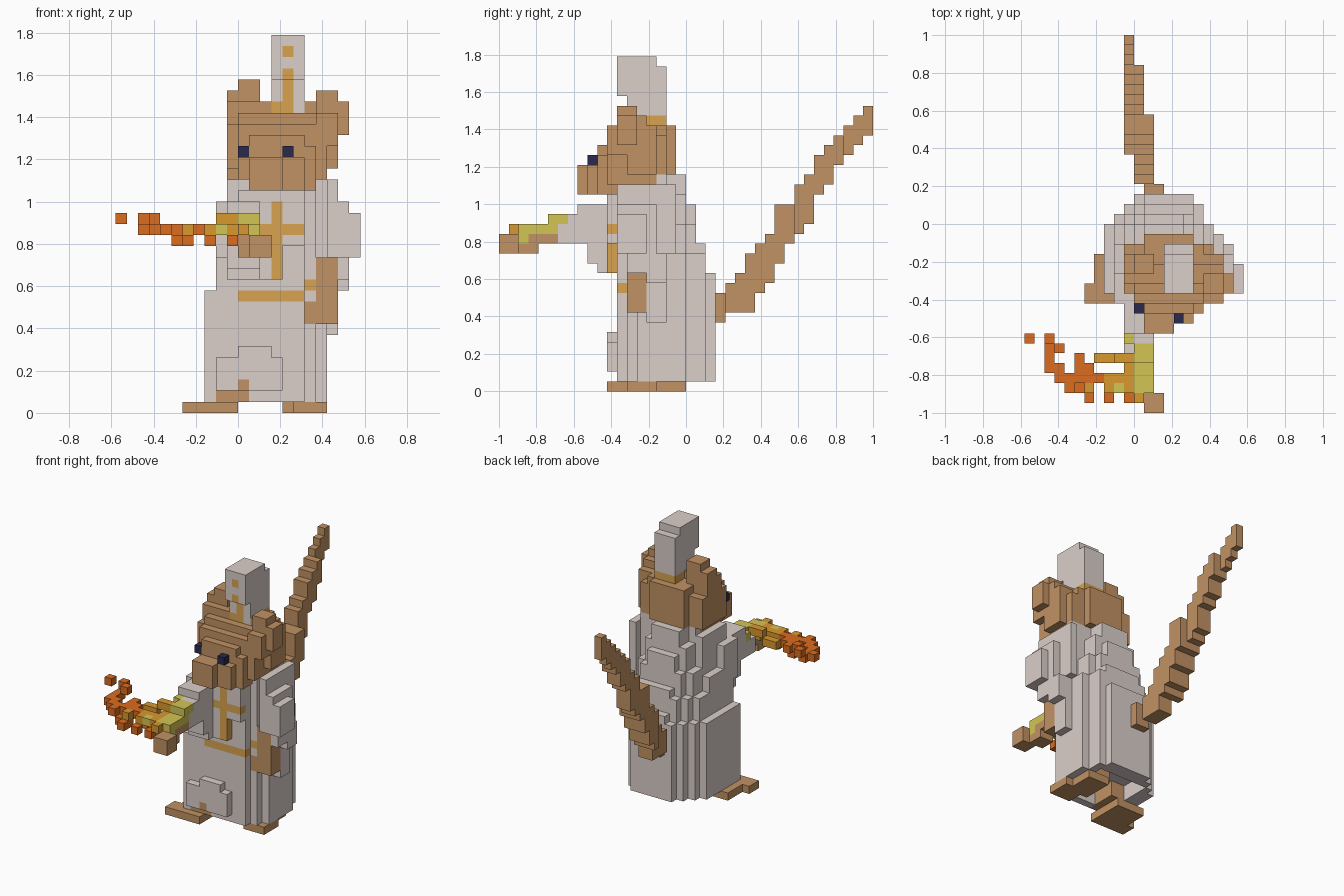
import bpy
import bmesh

old = bpy.data.objects.get("Cube")
if old:
    bpy.data.objects.remove(old, do_unlink=True)

U = 2 / 38            # edge length of one block
CX, CY = 11, 19       # block indices of the x = 0 and y = 0 planes
grid = {}             # block -> part name (later parts replace earlier ones)
parts = {}            # part name -> colour name


def srgb(r, g, b):
    return (*[((c / 255 + 0.055) / 1.055) ** 2.4 for c in (r, g, b)], 1.0)


COLOURS = {
    "robe grey": srgb(219, 207, 202),
    "fur brown": srgb(193, 146, 99),
    "trim gold": srgb(217, 164, 80),
    "eye navy": srgb(42, 42, 74),
    "flame orange": srgb(219, 108, 32),
    "flame amber": srgb(216, 152, 46),
    "flame yellow": srgb(212, 197, 85),
}


def fill(name, colour, boxes):
    """Fill boxes given as (x0, x1, y0, y1, z0, z1) in blocks."""
    parts[name] = colour
    for x0, x1, y0, y1, z0, z1 in boxes:
        for x in range(x0, x1):
            for y in range(y0, y1):
                for z in range(z0, z1):
                    grid[x, y, z] = name


def dots(name, colour, cells):
    fill(name, colour, [(x, x + 1, y, y + 1, z, z + 1) for x, y, z in cells])


GREY, FUR, GOLD = "robe grey", "fur brown", "trim gold"

# Robe: rows (y0, y1, x0, x1, top) whose columns step up from the outer edge
ROBE_ROWS = [(12, 13, 8, 17, 21), (13, 14, 8, 18, 21), (14, 17, 8, 19, 22),
             (17, 18, 8, 19, 22), (18, 19, 8, 19, 22), (19, 20, 9, 18, 19),
             (20, 21, 10, 18, 15), (21, 22, 11, 17, 12)]
for y0, y1, x0, x1, top in ROBE_ROWS:
    for x in range(x0, x1):
        left, right = x1 - 1 - x, x - x0
        slope = 11 + 5 * right if y0 < 17 else min(11 + 3 * right, 14 + 3 * left)
        fill("robe", GREY, [(x, x + 1, y0, y1, 1, min(top, slope))])
fill("robe", GREY, [(11, 15, 11, 12, 12, 15), (11, 17, 11, 12, 15, 20),
                    (12, 17, 11, 12, 20, 21),                             # chest
                    (9, 15, 11, 12, 2, 5), (11, 14, 11, 12, 5, 6)])       # knee

# Open hem under the robe
for x in range(10, 17):
    for y in range(13, 20):
        for z in (1, 2):
            grid.pop((x, y, z), None)

# Sleeves
fill("left_sleeve", GREY, [(19, 20, 15, 17, 7, 12), (19, 20, 12, 18, 14, 21),
                           (19, 20, 14, 17, 11, 14), (20, 21, 13, 17, 12, 14),
                           (20, 21, 15, 17, 11, 12), (20, 21, 12, 16, 14, 19),
                           (21, 22, 12, 15, 14, 18)])
fill("right_sleeve", GREY, [(10, 13, 8, 12, 15, 19), (10, 13, 7, 8, 15, 18),
                            (10, 13, 6, 7, 15, 17), (10, 13, 9, 11, 13, 15),
                            (10, 13, 10, 12, 12, 14), (9, 11, 11, 14, 14, 19)])

# Hands
fill("left_hand", FUR, [(18, 20, 13, 15, 11, 14), (17, 20, 13, 15, 8, 11)])
fill("right_hand", FUR, [(12, 14, 0, 2, 14, 16), (11, 13, 2, 4, 14, 16),
                         (11, 13, 4, 6, 15, 16)])

# Gold cross, belt and knot
fill("robe_cross", GOLD, [(14, 15, 11, 12, 12, 19), (11, 17, 11, 12, 16, 17)])
fill("belt", GOLD, [(11, 17, 12, 13, 10, 11), (17, 18, 13, 14, 11, 12)])
dots("belt_knot", GREY, [(17, 13, 10)])

# Feet and legs
fill("right_foot", FUR, [(6, 11, 11, 13, 0, 1), (7, 11, 13, 16, 0, 1),
                         (9, 12, 12, 16, 1, 2), (10, 12, 13, 16, 2, 3),
                         (11, 12, 11, 12, 2, 3)])
fill("left_foot", FUR, [(16, 19, 13, 15, 0, 1), (15, 19, 15, 16, 0, 1),
                        (15, 18, 16, 19, 0, 1), (14, 17, 15, 18, 1, 3)])

# Head with snout, cheeks and crown
fill("head", FUR, [(12, 15, 8, 9, 20, 23), (12, 17, 9, 10, 20, 23),
                   (12, 18, 10, 12, 20, 24), (12, 17, 10, 11, 24, 25),
                   (11, 19, 11, 16, 21, 26), (11, 19, 12, 16, 26, 27),
                   (10, 19, 12, 17, 22, 26), (12, 20, 13, 16, 22, 27),
                   (12, 18, 16, 17, 26, 27), (12, 17, 17, 18, 22, 27),
                   (11, 18, 13, 15, 27, 28)])
fill("right_ear", FUR, [(10, 13, 14, 16, 24, 29), (11, 13, 14, 16, 29, 30),
                        (10, 13, 13, 14, 25, 28)])
fill("left_ear", FUR, [(18, 20, 11, 12, 24, 27), (18, 20, 12, 15, 24, 28),
                       (18, 21, 12, 14, 25, 28), (18, 20, 12, 14, 28, 29)])
dots("eyes", "eye navy", [(11, 10, 23), (15, 9, 23)])

# Tall hat with painted front and a band round the back
fill("hat", GREY, [(14, 17, 13, 17, 27, 33), (14, 17, 12, 16, 30, 34)])
fill("hat_trim", GOLD, [(14, 17, 15, 17, 27, 28), (14, 16, 13, 14, 27, 28),
                        (15, 16, 13, 14, 28, 30), (15, 16, 12, 13, 30, 31),
                        (15, 16, 12, 13, 32, 33)])

# Tail climbing backwards in steps and drifting sideways
TAIL_LOW = [7, 8, 8, 8, 10, 11, 13, 15, 16, 17, 20, 21, 23, 24, 25, 26]
TAIL_TOP = [10, 11, 12, 14, 15, 16, 19, 19, 21, 22, 24, 25, 26, 27, 28, 29]
for y, (low, top) in enumerate(zip(TAIL_LOW, TAIL_TOP), 22):
    x0 = 12 if y == 22 else 11 if y < 26 else 10
    x1 = 14 if y == 22 else 13 if y < 30 else 12 if y < 35 else 11
    fill("tail", FUR, [(x0, x1, y, y + 1, low, top)])

# Flame trailing from the right hand
fill("flame_core", "flame yellow", [(11, 13, 2, 6, 16, 17), (11, 13, 5, 7, 17, 18),
                                    (10, 11, 7, 8, 17, 18), (9, 10, 2, 3, 16, 17),
                                    (12, 13, 2, 3, 15, 16)])
dots("flame_middle", "flame amber", [
    (7, 5, 16), (8, 5, 16), (9, 5, 17), (10, 5, 17), (10, 4, 16),
    (8, 3, 16), (9, 3, 16), (10, 3, 16), (8, 2, 16), (10, 2, 16), (6, 2, 16), (11, 1, 16)])
dots("flame_tips", "flame orange", [
    (0, 7, 17), (2, 7, 17), (3, 6, 17), (2, 6, 16), (2, 5, 16), (2, 4, 16), (3, 4, 16),
    (3, 3, 16), (4, 3, 16), (4, 2, 16), (5, 5, 16), (5, 4, 16), (5, 3, 16), (5, 2, 15),
    (6, 4, 16), (6, 3, 16), (7, 3, 16), (6, 2, 15), (6, 1, 15), (8, 3, 15), (8, 1, 15),
    (10, 1, 15), (5, 4, 15)])

# Materials
mats = {}
for name, col in COLOURS.items():
    m = bpy.data.materials.new(name)
    m.use_nodes = True
    m.diffuse_color = col
    bsdf = next(n for n in m.node_tree.nodes if n.type == "BSDF_PRINCIPLED")
    bsdf.inputs["Base Color"].default_value = col
    bsdf.inputs["Roughness"].default_value = 0.9
    mats[name] = m

# Outer faces of the blocks become one mesh per part
AXES = [(1, 0, 0), (0, 1, 0), (0, 0, 1)]
for part, colour in parts.items():
    bm = bmesh.new()
    verts = {}

    def corner(p):
        if p not in verts:
            verts[p] = bm.verts.new(((p[0] - CX) * U, (p[1] - CY) * U, p[2] * U))
        return verts[p]

    for cell in [c for c, owner in grid.items() if owner == part]:
        for a in range(3):
            for side in (0, 1):
                step = AXES[a] if side else tuple(-d for d in AXES[a])
                if tuple(c + d for c, d in zip(cell, step)) in grid:
                    continue
                loop = []
                for u, v in ((0, 0), (1, 0), (1, 1), (0, 1)):
                    p = list(cell)
                    p[a] += side
                    p[(a + 1) % 3] += u
                    p[(a + 2) % 3] += v
                    loop.append(corner(tuple(p)))
                bm.faces.new(loop if side else loop[::-1])
    mesh = bpy.data.meshes.new(part)
    bm.to_mesh(mesh)
    bm.free()
    mesh.materials.append(mats[colour])
    bpy.context.collection.objects.link(bpy.data.objects.new(part, mesh))
